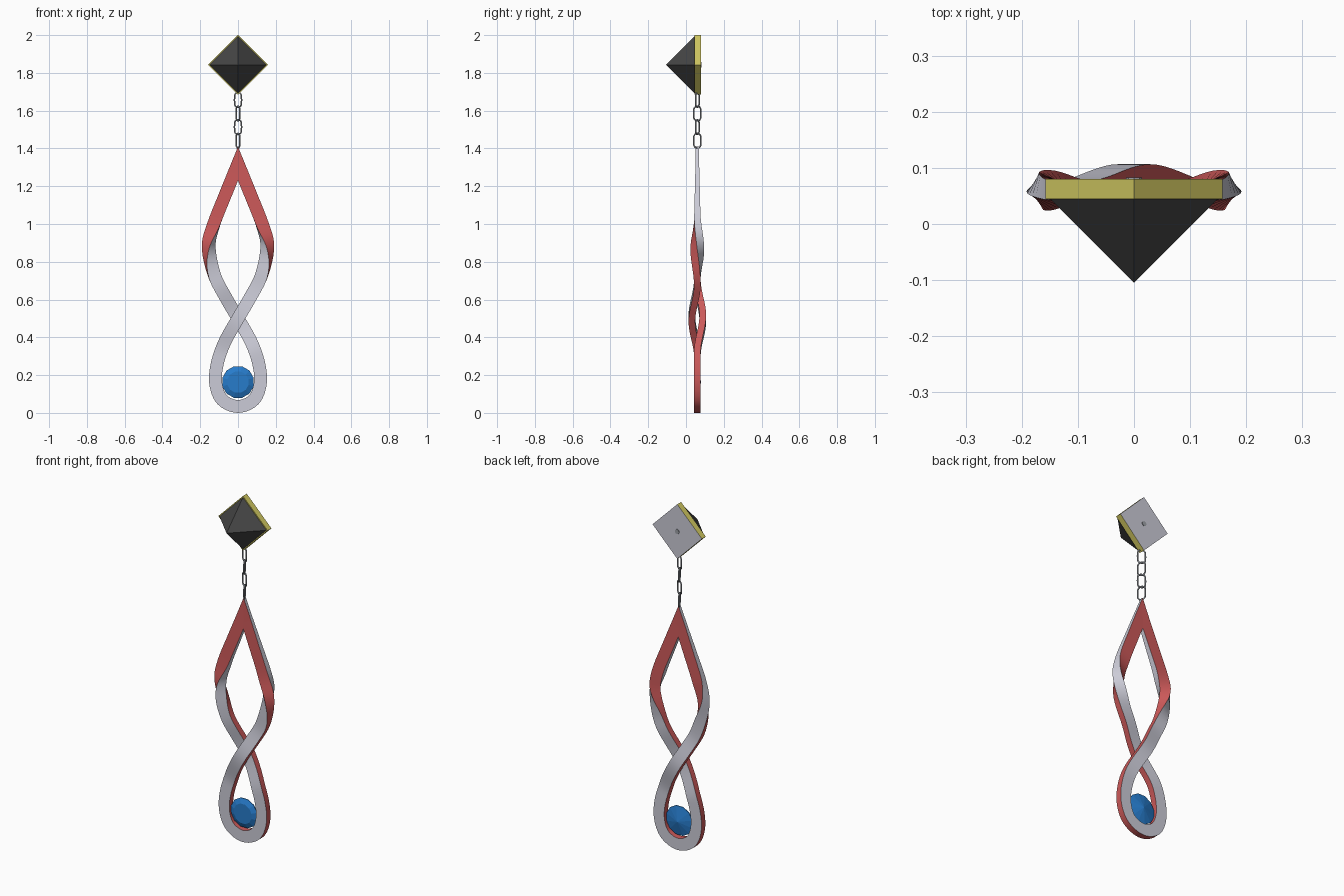
import bpy, bmesh, math
from mathutils import Vector, Matrix

cube = bpy.data.objects.get("Cube")
if cube:
    bpy.data.objects.remove(cube, do_unlink=True)

YC = 0.06        # depth of the hanging parts
STUD_Z = 1.843   # centre of the stud


def material(name, rgb):
    m = bpy.data.materials.new(name)
    m.use_nodes = True
    m.diffuse_color = (*rgb, 1)
    m.node_tree.nodes["Principled BSDF"].inputs["Base Color"].default_value = (*rgb, 1)
    return m


RED = material("red enamel", (0.6, 0.1, 0.1))
SILVER = material("silver", (0.6, 0.6, 0.68))
GOLD = material("pale gold", (0.64, 0.58, 0.12))
BLACK = material("black stone", (0.06, 0.06, 0.06))
BLUE = material("blue gem", (0.02, 0.2, 0.6))
STEEL = material("steel", (0.33, 0.35, 0.38))


def finish(bm, name, mats, smooth=False):
    bmesh.ops.remove_doubles(bm, verts=bm.verts, dist=1e-5)
    bmesh.ops.recalc_face_normals(bm, faces=bm.faces)
    mesh = bpy.data.meshes.new(name)
    bm.to_mesh(mesh)
    bm.free()
    ob = bpy.data.objects.new(name, mesh)
    bpy.context.collection.objects.link(ob)
    for m in mats:
        mesh.materials.append(m)
    if smooth:
        bpy.ops.object.select_all(action="DESELECT")
        ob.select_set(True)
        bpy.context.view_layer.objects.active = ob
        bpy.ops.object.shade_smooth_by_angle(angle=math.radians(35))
    return ob


def loft(name, rings, sides, mats, phase=0.0):
    """Stack of (radius, y) polygons around the y axis, closed at both ends."""
    bm = bmesh.new()
    loops = []
    for r, y in rings:
        angles = [phase + math.tau * i / sides for i in range(sides)]
        loops.append([bm.verts.new((r * math.cos(a), y, r * math.sin(a))) for a in angles])
    for lo, hi in zip(loops, loops[1:]):
        for i in range(sides):
            j = (i + 1) % sides
            bm.faces.new((lo[i], lo[j], hi[j], hi[i]))
    for end in (loops[0], loops[-1]):
        bm.faces.new(end)
    bmesh.ops.remove_doubles(bm, verts=bm.verts, dist=1e-4)
    return finish(bm, name, mats)


# Stud: square backing plate on its corner, with a pyramid stone in front
plate = loft("stud_plate", [(0.158, 0.045), (0.158, 0.08)], 4, [GOLD, SILVER])
for p in plate.data.polygons:
    p.material_index = int(p.normal.y > 0.9)
stone = loft("stud_stone", [(0.00001, -0.105), (0.15, 0.045)], 4, [BLACK])
post = loft("stud_post", [(0.014, 0.078), (0.014, 0.083)], 8, [STEEL])
for ob in (plate, stone, post):
    ob.location.z = STUD_Z

# Faceted gem: flat table in front, pointed behind
gem = loft("gem", [(0.058, 0.043), (0.086, 0.056), (0.086, 0.06), (0.00001, 0.08)],
           12, [BLUE], math.pi / 12)
gem.location.z = 0.163

# Chain of four long links
for i in range(4):
    bpy.ops.mesh.primitive_torus_add(major_segments=20, minor_segments=8,
                                     major_radius=0.021, minor_radius=0.0042)
    link = bpy.context.object
    link.name = f"chain_link_{i + 1}"
    for v in link.data.vertices:
        if abs(v.co.y) > 1e-5:
            v.co.y += math.copysign(0.018, v.co.y)
    turn = math.radians(-45 + (18 if i % 2 else -18))
    link.data.transform(Matrix.Rotation(turn, 4, "Z") @ Matrix.Rotation(math.pi / 2, 4, "X"))
    link.location = (0, YC, 1.441 + 0.072 * i)
    link.data.materials.append(STEEL)
    bpy.ops.object.shade_smooth_by_angle(angle=math.radians(60))

# Twisted frame: centre line of one strand from the apex to the bottom (x, z)
PATH = [Vector(p) for p in (
    (-0.065, 1.48), (0, 1.32), (0.065, 1.16), (0.128, 1.0), (0.155, 0.88),
    (0.125, 0.73), (0.064, 0.61), (0, 0.5), (-0.07, 0.375), (-0.11, 0.26),
    (-0.118, 0.155), (-0.083, 0.069), (0, 0.034), (0.083, 0.069))]


def spline(t):
    i = min(int(t), len(PATH) - 4)
    f = t - i
    p0, p1, p2, p3 = PATH[i:i + 4]
    return p1 + 0.5 * f * (p2 - p0 + f * (2 * p0 - 5 * p1 + 4 * p2 - p3
                                          + f * (3 * (p1 - p2) + p3 - p0)))


def ease(lo, hi, z):
    f = min(max((z - lo) / (hi - lo), 0), 1)
    return f * f * (3 - 2 * f)


def section(t, last):
    """Corners of the bar at t, and its front offset where strands cross."""
    c = spline(t)
    d = (spline(min(t + 0.01, last)) - spline(max(t - 0.01, 0))).normalized()
    n = Vector((-d.y, 0, d.x))
    thin = 0.0175 - 0.009 * min(max((c.y - 1.0) / 0.35, 0), 1)
    wide = 0.034
    if t == 0:                      # mitre where the strands meet
        n, wide = Vector((0, 0, 1)), 0.09
    elif t == last:
        n = Vector((0, 0, 1))
    f = 1 - ease(0.69, 1.04, c.y)   # quarter turn
    ang = f * math.pi / 2
    y = Vector((0, 1, 0))
    red = n * math.sin(ang) - y * math.cos(ang)
    silver = -n * math.cos(ang) - y * math.sin(ang)
    a = thin + (wide - thin) * f
    b = wide + (thin - wide) * f
    off = 0.029 * ease(0.31, 0.5, c.y) * (1 - ease(0.5, 0.69, c.y))
    centre = Vector((c.x, YC, c.y))
    return [centre + red * a * i + silver * b * j
            for i, j in ((1, 1), (1, -1), (-1, -1), (-1, 1))], off


bm = bmesh.new()
last = len(PATH) - 3
STEPS = last * 6
for side in (1, -1):
    prev = None
    for s in range(STEPS + 1):
        corners, off = section(last * s / STEPS, last)
        ring = [bm.verts.new((side * v.x, v.y - side * off, v.z)) for v in corners]
        if prev:
            for k in range(4):
                j = (k + 1) % 4
                face = bm.faces.new((prev[k], prev[j], ring[j], ring[k]))
                face.material_index = k % 2
        prev = ring
finish(bm, "twisted_frame", [RED, SILVER], smooth=True)
